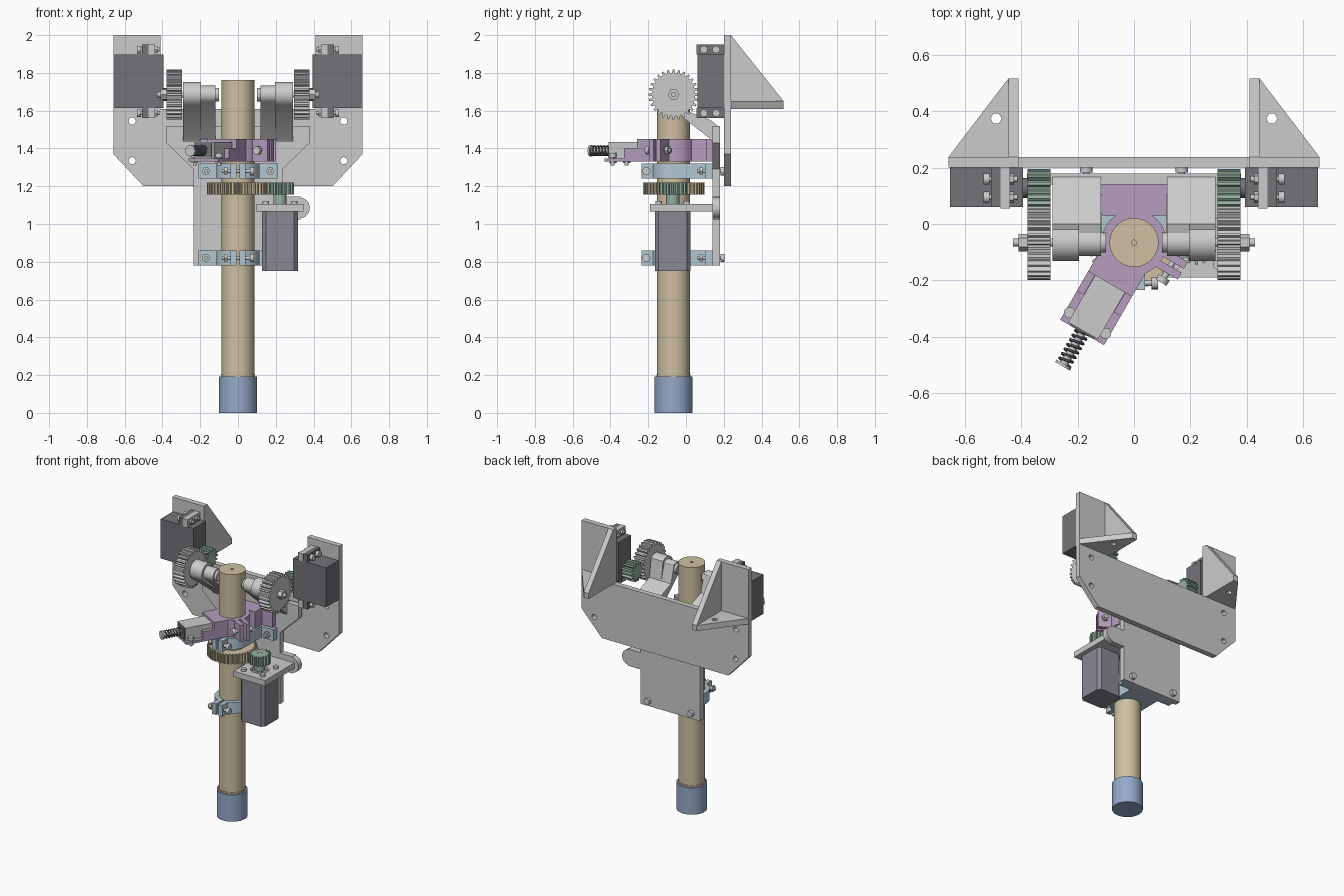
import bpy, bmesh, math
from mathutils import Matrix, Vector

if "Cube" in bpy.data.objects:
    bpy.data.objects.remove(bpy.data.objects["Cube"])

CY = -0.066                                   # tube axis
COL = {'tan': (.62, .53, .36), 'blue': (.30, .40, .58), 'purple': (.47, .34, .52),
       'green': (.30, .44, .35), 'pale': (.45, .57, .64), 'dark': (.17, .17, .19),
       'motor': (.25, .25, .29)}
MATS = {}
for key, c in COL.items():
    MATS[key] = bpy.data.materials.new(key)
    MATS[key].diffuse_color = (*c, 1)


def circ(u, v, r, n=32, a0=0.0, a1=360.0):
    full = abs(a1 - a0) == 360
    k = n if full else n + 1
    return [(u + r * math.cos(math.radians(a0 + (a1 - a0) * i / n)),
             v + r * math.sin(math.radians(a0 + (a1 - a0) * i / n))) for i in range(k)]


def rect(u0, u1, v0, v1):
    return [(u0, v0), (u1, v0), (u1, v1), (u0, v1)]


def gear(u, v, ro, ri, n):
    pts = []
    for i in range(n):
        for f, r in ((-.32, ri), (-.17, ro), (.17, ro), (.32, ri)):
            a = 2 * math.pi * (i + f) / n
            pts.append((u + r * math.cos(a), v + r * math.sin(a)))
    return pts


def finish(name, curve, fn, mat, M):
    tmp = bpy.data.objects.new(name, curve)
    bpy.context.collection.objects.link(tmp)
    dg = bpy.context.evaluated_depsgraph_get()
    me = bpy.data.meshes.new_from_object(tmp.evaluated_get(dg))
    bpy.data.objects.remove(tmp)
    bm = bmesh.new()
    bm.from_mesh(me)
    for v in bm.verts:
        v.co = fn(v.co)
        if M:
            v.co = M @ v.co
    bmesh.ops.remove_doubles(bm, verts=bm.verts, dist=1e-5)
    bmesh.ops.recalc_face_normals(bm, faces=bm.faces)
    bm.to_mesh(me)
    bm.free()
    me.materials.clear()
    if mat:
        me.materials.append(MATS[mat])
    ob = bpy.data.objects.new(name, me)
    bpy.context.collection.objects.link(ob)
    bpy.context.view_layer.objects.active = ob
    bpy.ops.object.select_all(action='DESELECT')
    ob.select_set(True)
    bpy.ops.object.shade_smooth_by_angle(angle=math.radians(25))
    return ob


# extrude a 2D outline (with optional holes) along an axis from lo to hi
def prism(name, axis, pts, lo, hi, mat=None, holes=(), M=None):
    cu = bpy.data.curves.new(name, 'CURVE')
    cu.dimensions, cu.fill_mode, cu.extrude = '2D', 'BOTH', abs(hi - lo) / 2
    for loop in (pts, *holes):
        sp = cu.splines.new('POLY')
        sp.points.add(len(loop) - 1)
        for p, q in zip(sp.points, loop):
            p.co = (q[0], q[1], 0, 1)
        sp.use_cyclic_u = True
    mid = (lo + hi) / 2
    fn = {'x': lambda c: Vector((c.z + mid, c.x, c.y)),
          'y': lambda c: Vector((c.x, c.z + mid, c.y)),
          'z': lambda c: Vector((c.x, c.y, c.z + mid))}[axis]
    return finish(name, cu, fn, mat, M)


def cyl(name, axis, u, v, r, lo, hi, mat=None, M=None, n=32):
    return prism(name, axis, circ(u, v, r, n), lo, hi, mat, M=M)


# round shank with a head at lo and a hex nut at hi
def bolt(name, axis, u, v, lo, hi, r=.011, M=None):
    s = 1 if hi > lo else -1
    cyl(name + '_shank', axis, u, v, r, lo, hi, None, M, 12)
    cyl(name + '_head', axis, u, v, r * 2, lo, lo + s * .022, None, M, 16)
    cyl(name + '_nut', axis, u, v, r * 2, hi - s * .03, hi - s * .012, None, M, 6)


# central tube, end cap and rotation gear
prism('tube', 'z', circ(0, CY, .087, 48), .15, 1.762, 'tan', [circ(0, CY, .009, 12)])
cyl('tube_lip', 'z', 0, CY, .091, .19, .203, 'tan', n=48)
cap = cyl('end_cap', 'z', 0, CY, .1, 0, .192, 'blue', n=48)
bev = cap.modifiers.new('bevel', 'BEVEL')
bev.width, bev.segments, bev.limit_method = .012, 2, 'ANGLE'
prism('tube_gear', 'z', gear(0, CY, .163, .145, 44), 1.155, 1.22, 'tan', [circ(0, CY, .08)])

# back plate with corner gussets
half = [(.41, 1.61), (.41, 2), (.66, 2), (.66, 1.37), (.5, 1.2)]
prism('back_plate', 'y', half + [(-x, z) for x, z in reversed(half)], .2, .238, None,
      [circ(s * .56, z, .019, 16) for s in (-1, 1) for z in (1.335, 1.545)])
for s in (-1, 1):
    prism('gusset_rib', 'x', [(.238, 2), (.238, 1.61), (.517, 1.61), (.517, 1.65)], s * .41, s * .447)
    prism('gusset_floor', 'z', [(s * .41, .238), (s * .41, .517), (s * .447, .517), (s * .66, .238)],
          1.61, 1.65, None, [circ(s * .49, .375, .02, 6)])

# carrier plate behind the tube
half = [(.235, .78), (.235, 1.29), (.38, 1.43), (.38, 1.52)]
prism('carrier_plate', 'y', half + [(-x, z) for x, z in reversed(half)], .14, .18)

# tube clamps: C-shaped with rear flanges and front lugs
side = [(.21, .14), (.21, .1), (.115, .1), (.115, CY)] + circ(0, CY, .115, 12, 0, -70)[1:] \
    + [(.04, -.235), (.008, -.235)]
clamp = side + circ(0, CY, .086, 40, -84, 264) and \
    side + circ(0, CY, .086, 40, -84, 264) + [(-x, y) for x, y in reversed(side)]
for z in (.82, 1.28):
    prism('tube_clamp', 'z', clamp, z - .04, z + .04, 'pale')
    bolt('clamp_pinch_bolt', 'x', -.21, z, .085, -.085)
    for s in (-1, 1):
        bolt('clamp_mount_bolt', 'y', s * .17, z, .205, .06)

# pivot arms, tilt gears and servos on both sides
PZ = 1.685


def arm(r):
    return circ(CY, PZ, r, 20, 45, 235) + [(.13, 1.45), (.142, 1.43), (.18, 1.43), (.18, 1.51), (.13, 1.55), (.0, 1.6)]


for s in (-1, 1):
    prism('pivot_arm_outer', 'x', arm(.066), s * .195, s * .29)
    prism('pivot_arm_inner', 'x', arm(.047), s * .118, s * .195)
    cyl('pivot_tip', 'x', CY, PZ, .036, s * .1, s * .12)
    prism('tilt_gear', 'x', gear(CY, PZ, .133, .115, 28), s * .296, s * .378)
    cyl('tilt_axle', 'x', CY, PZ, .014, s * .1, s * .43, n=16)
    cyl('tilt_axle_nut', 'x', CY, PZ, .031, s * .378, s * .41, n=6)
    prism('tilt_pinion', 'x', gear(.128, PZ, .068, .05, 14), s * .296, s * .378, 'green')
    cyl('servo_boss', 'x', .128, PZ, .035, s * .37, s * .4, 'dark')
    prism('servo_body', 'x', rect(.06, .2, 1.615, 1.897), s * .395, s * .655, 'dark')
    for z0, z1 in ((1.56, 1.615), (1.897, 1.95)):
        prism('servo_ear', 'x', rect(.06, .2, z0, z1), s * .475, s * .508, 'dark')
        prism('servo_mount', 'x', rect(.055, .2, z0, z1), s * .44, s * .475)
        for y in (.095, .16):
            bolt('servo_screw', 'x', y, (z0 + z1) / 2, s * .535, s * .415, .01)

# latch assembly: rear block, ring, arm turned about the tube
prism('latch_rear_block', 'z', rect(-.115, .115, .03, .14), 1.33, 1.45, 'purple')
prism('latch_rear_flange', 'z', rect(-.2, .2, .105, .14), 1.33, 1.45, 'purple')
prism('latch_ring', 'z', circ(0, CY, .116, 48), 1.33, 1.45, 'purple', [circ(0, CY, .086, 48)])
R = Matrix.Translation((0, CY, 0)) @ Matrix.Rotation(math.radians(-30), 4, 'Z')
neck = [(-.09, -.17), (.09, -.17), (.09, -.06)] + circ(0, 0, .09, 10, -42, -138) + [(-.09, -.06)]
prism('latch_neck', 'z', neck, 1.33, 1.45, 'purple', M=R)
prism('latch_floor', 'z', rect(-.09, .09, -.369, -.17), 1.33, 1.347, 'purple', M=R)
for s in (-1, 1):
    prism('latch_lug', 'z', rect(.1, .2, s * .008, s * .036), 1.33, 1.45, 'purple', M=R)
    prism('latch_cheek', 'z', rect(s * .062, s * .09, -.25, -.17), 1.33, 1.40, 'purple', M=R)
    bolt('latch_screw', 'z', s * .074, -.33, 1.375, 1.31, .01, R)
bolt('latch_pinch_bolt', 'y', .155, 1.39, -.075, .075, M=R)

# solenoid with plunger and coil spring
prism('solenoid_body', 'z', rect(-.061, .061, -.362, -.16), 1.345, 1.435, M=R)
prism('solenoid_end', 'z', rect(-.05, .05, -.368, -.36), 1.352, 1.428, 'dark', M=R)
cyl('plunger', 'y', 0, 1.388, .014, -.5, -.36, M=R, n=16)
cyl('plunger_cap', 'y', 0, 1.388, .03, -.508, -.498, M=R, n=20)
cu = bpy.data.curves.new('spring', 'CURVE')
cu.dimensions, cu.bevel_depth, cu.bevel_resolution = '3D', .0045, 1
sp = cu.splines.new('POLY')
sp.points.add(112)
for i, p in enumerate(sp.points):
    a = 2 * math.pi * i / 16
    p.co = (.025 * math.cos(a), -.365 - .132 * i / 112, 1.388 + .025 * math.sin(a), 1)
finish('plunger_spring', cu, lambda c: c.copy(), 'dark', R)

# rotation motor, its bracket and pinion
MX, MY = .222, -.07
b = .095
corners = [(MX - b, MY - .075), (MX - .075, MY - b), (MX + .075, MY - b), (MX + b, MY - .075)]
prism('motor_body', 'z', corners + [(x, 2 * MY - y) for x, y in reversed(corners)], .75, 1.065, 'motor')
prism('motor_bracket', 'z', rect(.097, .348, -.19, .14), 1.065, 1.105, None, [circ(MX, MY, .06)])
cyl('motor_boss', 'z', MX, MY, .056, 1.06, 1.085, 'motor')
prism('bracket_tab', 'y', [(.2, 1.025), (.33, 1.025)] + circ(.325, 1.085, .055, 12, -80, 80)
      + [(.33, 1.145), (.2, 1.145)], .14, .18)
for s in (-1, 1):
    for t in (-1, 1):
        cyl('motor_screw', 'z', MX + s * .075, MY + t * .075, .017, 1.1, 1.122, n=16)
prism('motor_pinion', 'z', gear(MX, MY, .074, .056, 16), 1.155, 1.22, 'green', [circ(MX, MY, .014, 12)])
cyl('pinion_hub', 'z', MX, MY, .035, 1.105, 1.156, 'green')
cyl('motor_shaft', 'z', MX, MY, .014, 1.06, 1.218, n=16)

for m in bpy.data.materials:
    if m.users and not m.is_grease_pencil:
        m.use_nodes = True
        m.node_tree.nodes["Principled BSDF"].inputs["Base Color"].default_value = m.diffuse_color
